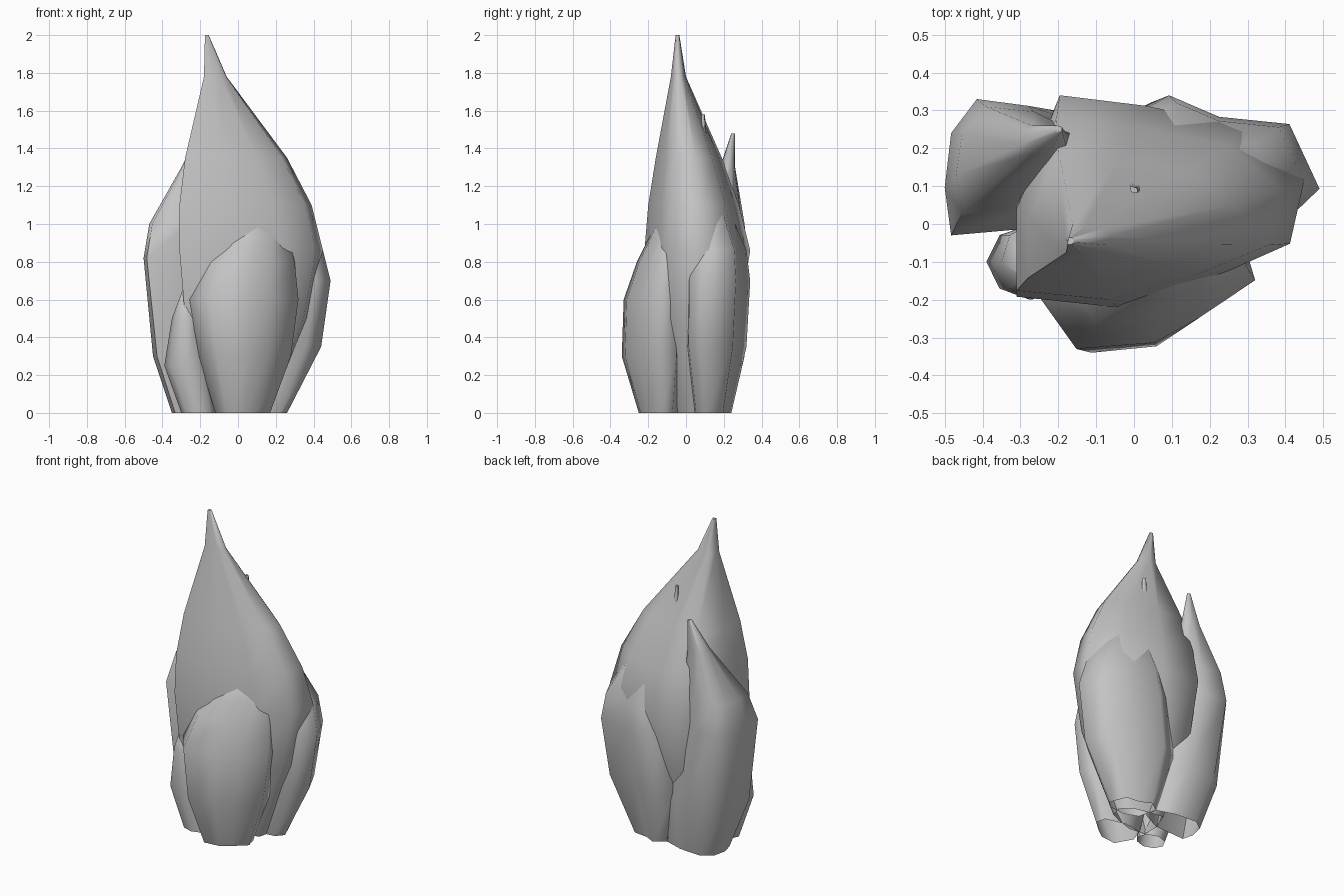
import bpy
import math

cube = bpy.data.objects.get("Cube")
if cube:
    bpy.data.objects.remove(cube, do_unlink=True)

grey = bpy.data.materials.new("soft_grey")
grey.use_nodes = True
COLOUR = (0.55, 0.55, 0.55, 1)
grey.diffuse_color = COLOUR
grey.node_tree.nodes["Principled BSDF"].inputs["Base Color"].default_value = COLOUR

TIP_RADIUS = 0.01


def ring_points(outline, height, left, right, front, back):
    """Place a unit plan outline inside a rectangle at one height."""
    centre_x, half_x = (left + right) / 2, (right - left) / 2
    centre_y, half_y = (front + back) / 2, (back - front) / 2
    return [(centre_x + u * half_x, centre_y + v * half_y, height) for u, v in outline]


def bud(name, outline, rings, tip):
    """Loft the outline through rings (height, left, right, front, back) up to a tip."""
    x, y, z = tip
    tip_ring = (z, x - TIP_RADIUS, x + TIP_RADIUS, y - TIP_RADIUS, y + TIP_RADIUS)
    verts = []
    for ring in rings + [tip_ring]:
        verts += ring_points(outline, *ring)
    sides = len(outline)
    faces = []
    for start in range(0, len(rings) * sides, sides):
        for i in range(sides):
            a, b = start + i, start + (i + 1) % sides
            faces.append((a, b, b + sides, a + sides))
    # close the tip, leave the foot open
    faces.append(tuple(range(len(verts) - sides, len(verts))))
    mesh = bpy.data.meshes.new(name)
    mesh.from_pydata(verts, [], faces)
    mesh.materials.append(grey)
    obj = bpy.data.objects.new(name, mesh)
    bpy.context.collection.objects.link(obj)
    bpy.ops.object.select_all(action='DESELECT')
    obj.select_set(True)
    bpy.context.view_layer.objects.active = obj
    bpy.ops.object.shade_smooth_by_angle(angle=math.radians(75))


# tall central bud
bud("main_bud",
    [(-1, -.9), (-.3, -1), (.4, -.7), (.9, -.4), (1, .2), (.6, .7), (-.1, .9), (-.7, 1), (-1, 0)],
    [(0, -.13, .17, -.07, .16),
     (.5, -.28, .38, -.2, .28),
     (.86, -.31, .45, -.22, .34),
     (1.1, -.31, .39, -.2, .28),
     (1.35, -.28, .26, -.16, .19),
     (1.78, -.18, -.06, -.08, 0)],
    tip=(-.165, -.045, 2))

# broad short bud at the front, leaning back into the central one
bud("front_bud",
    [(-1, 0), (-.6, -1), (.1, -.9), (.5, -.5), (1, .1), (.9, .7), (0, 1), (-.8, .8)],
    [(0, -.12, .17, -.25, -.04),
     (.3, -.21, .28, -.34, 0),
     (.6, -.27, .32, -.33, 0),
     (.8, -.2, .3, -.26, 0),
     (.92, -.08, .27, -.2, 0)],
    tip=(.1, -.1, 1.1))

# pointed bud at the rear right
bud("pointed_bud",
    [(-1, -.3), (-.9, -1), (.3, -.9), (1, -.3), (1, .5), (.3, .9), (-.5, 1), (-.9, .5)],
    [(0, -.35, 0, .04, .24),
     (.3, -.45, -.02, -.02, .31),
     (.82, -.5, -.16, -.03, .33),
     (1, -.47, -.15, .03, .31),
     (1.3, -.3, -.18, .18, .26)],
    tip=(-.2, .25, 1.48))

# wide bud at the rear left, whose thin tip pierces the central bud
bud("rear_bud",
    [(1, -.3), (.7, .6), (0, .7), (-.5, 1), (-1, .6), (-.8, -.5), (-.1, -.8), (.7, -.7)],
    [(0, 0, .26, .02, .24),
     (.35, -.09, .44, -.04, .32),
     (.7, -.04, .49, -.04, .34),
     (.86, 0, .45, 0, .32),
     (1, .02, .37, .02, .26),
     (1.45, -.01, .02, .08, .11)],
    tip=(0, .09, 1.58))

# small sliver bud at the front right
octagon = [(math.cos(i * math.pi / 4), math.sin(i * math.pi / 4)) for i in range(8)]
bud("side_bud", octagon,
    [(0, -.3, -.12, -.17, -.03),
     (.25, -.39, -.15, -.2, 0),
     (.5, -.35, -.2, -.2, 0)],
    tip=(-.28, -.14, .66))
